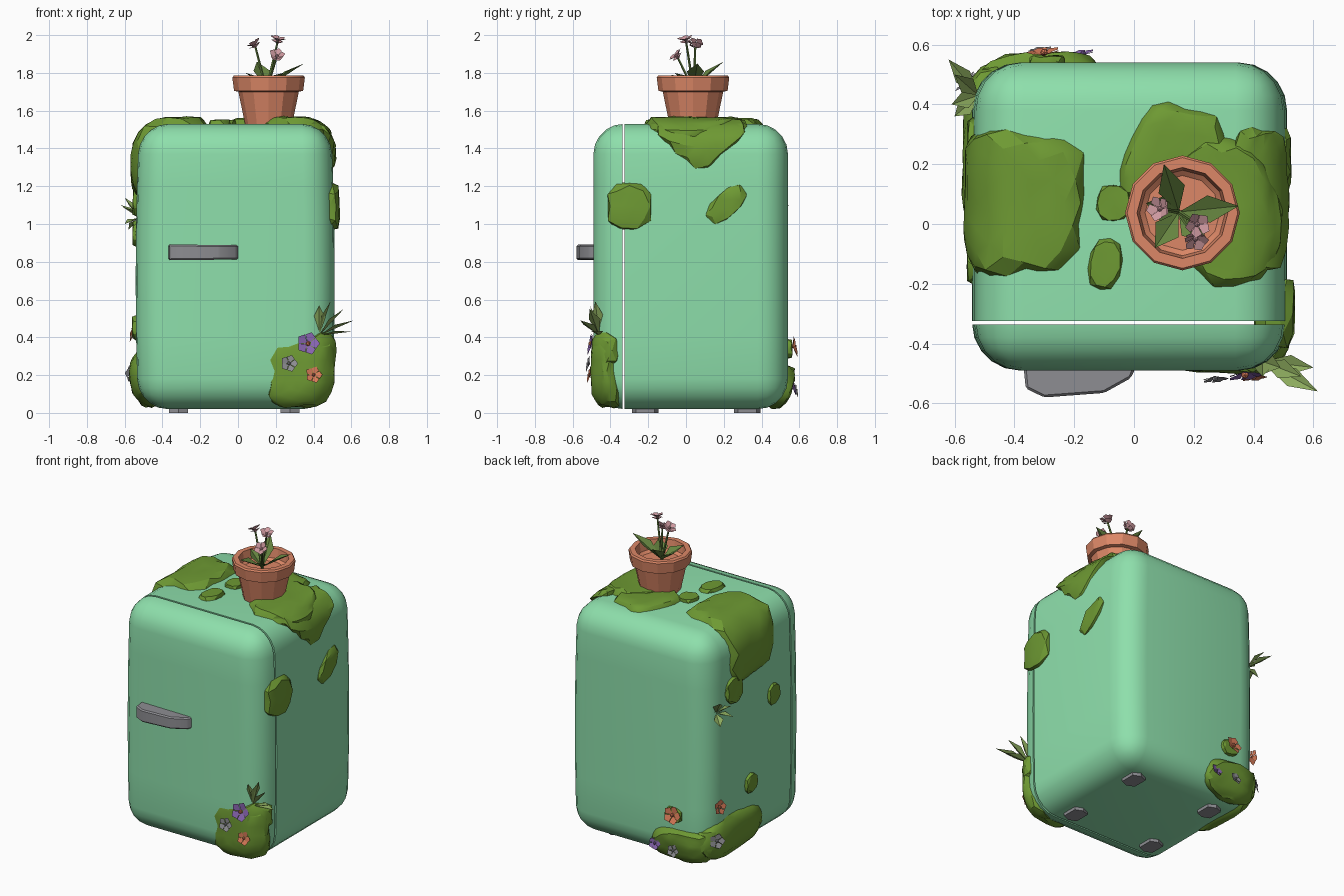
import bpy, bmesh, math, random
from mathutils import Vector as V, Matrix

if "Cube" in bpy.data.objects:
    bpy.data.objects.remove(bpy.data.objects["Cube"])

random.seed(4)


def mat(name, r, g, b):
    m = bpy.data.materials.new(name)
    m.diffuse_color = (r, g, b, 1)
    m.use_nodes = True
    m.node_tree.nodes["Principled BSDF"].inputs["Base Color"].default_value = m.diffuse_color
    return m


MINT = mat("mint", .27, .74, .41)
MOSS = mat("moss_green", .155, .32, .033)
CLAY = mat("terracotta", .72, .245, .135)
GREY = mat("metal_grey", .27, .27, .29)
PINK = mat("pink", .62, .32, .35)
LEAF = mat("leaf_green", .13, .23, .05)
PALE = mat("pale_leaf", .26, .40, .11)
PURPLE = mat("purple", .25, .13, .44)
CORAL = mat("coral", .70, .20, .10)


def finish(name, bm, material, angle=35):
    bmesh.ops.recalc_face_normals(bm, faces=bm.faces)
    me = bpy.data.meshes.new(name)
    bm.to_mesh(me)
    bm.free()
    me.materials.append(material)
    me.shade_smooth()
    me.set_sharp_from_angle(angle=math.radians(angle))
    ob = bpy.data.objects.new(name, me)
    bpy.context.collection.objects.link(ob)
    return ob


# Cabinet: one rounded box, cut into body and door, sides slightly bulging
C, H, R = V((-.015, .025, .775)), V((.527, .515, .755)), .16


def bulge(p):
    p.x = C.x + (p.x - C.x) * (1 - .035 * ((p.z - .7) / .8) ** 2)


def cabinet_part(name, y, keep_back):
    bm = bmesh.new()
    bmesh.ops.create_cube(bm, size=2)
    for v in bm.verts:
        v.co = C + V(v.co[i] * H[i] for i in range(3))
    bmesh.ops.bevel(bm, geom=bm.edges[:], offset=R, segments=5, profile=.5, affect='EDGES')
    for z in (.4, .7, 1.0, 1.2):
        bmesh.ops.bisect_plane(bm, geom=bm.verts[:] + bm.edges[:] + bm.faces[:],
                               plane_co=(0, 0, z), plane_no=(0, 0, 1))
    cut = bmesh.ops.bisect_plane(bm, geom=bm.verts[:] + bm.edges[:] + bm.faces[:],
                                 plane_co=(0, y, 0), plane_no=(0, 1, 0),
                                 clear_inner=keep_back, clear_outer=not keep_back)
    edges = [e for e in cut['geom_cut'] if isinstance(e, bmesh.types.BMEdge)]
    bmesh.ops.holes_fill(bm, edges=edges, sides=0)
    for v in bm.verts:
        bulge(v.co)
    finish(name, bm, MINT)


cabinet_part("fridge_body", -.325, True)
cabinet_part("fridge_door", -.336, False)


# Signed distance to the cabinet and outward direction
def distance(p):
    q = p - C
    e = V(abs(q[i]) - H[i] + R for i in range(3))
    if max(e) <= 0:
        return max(e) - R, V((0, 0, 0))
    o = V(math.copysign(max(e[i], 0), q[i]) for i in range(3))
    return o.length - R, o.normalized()


# Moss: squarish blob pressed against the cabinet surface
def moss(name, centre, radii, thick=.04, detail=3, twist=0, axis=(0, 0, 1), power=3):
    bm = bmesh.new()
    bmesh.ops.create_icosphere(bm, subdivisions=detail, radius=1)
    turn = Matrix.Rotation(math.radians(twist), 3, V(axis))
    bump = [random.uniform(0, 6) for _ in range(2)]
    for v in bm.verts:
        n = v.co.normalized()
        s = sum(abs(a) ** power for a in n) ** (1 / power)
        w = 1 + .06 * math.sin(5 * n.x + bump[0]) * math.cos(4 * n.y + bump[1]) + random.uniform(-.03, .03)
        p = turn @ V(n[i] / s * radii[i] * w for i in range(3)) + V(centre)
        d, out = distance(p)
        t = thick * random.uniform(.8, 1.05)
        if d > t:
            p -= out * (d - t)
        p.z = max(p.z, .015)
        bulge(p)
        v.co = p
    finish(name, bm, MOSS, 25)


moss("moss_top_left", (-.37, .07, 1.36), (.225, .265, .26))
moss("moss_under_pot_back", (.14, .21, 1.5), (.18, .2, .1), .032, 3, -20, power=2.3)
moss("moss_under_pot_front", (.31, .04, 1.5), (.2, .26, .12), .04, 3, 15, power=2.2)
moss("moss_side_drape", (.44, .08, 1.51), (.1, .19, .19), .03, 3, 45, (1, 0, 0), 6)
moss("moss_top_patch_a", (-.07, .07, 1.53), (.058, .06, .05), .022, 2)
moss("moss_top_patch_b", (-.1, -.135, 1.53), (.06, .09, .05), .022, 2, -12, power=2)
moss("moss_right_patch_a", (.49, -.3, 1.095), (.09, .12, .125), .03, 2)
moss("moss_right_patch_b", (.5, .215, 1.105), (.06, .125, .065), .018, 2, 42, (1, 0, 0), 2.5)
moss("moss_left_patch_a", (-.54, .27, 1.13), (.06, .085, .09), .022, 2, power=2.3)
moss("moss_left_patch_b", (-.54, -.14, .95), (.06, .06, .07), .02, 2, power=2.3)
moss("moss_left_patch_c", (-.54, .10, .45), (.06, .06, .065), .022, 2, power=2.3)
moss("moss_door_corner", (.335, -.42, .22), (.18, .08, .185), .033, power=5)
moss("moss_door_corner_top", (.43, -.42, .33), (.1, .08, .1), .03, 2, power=3)
moss("moss_back_corner_side", (-.49, .24, .18), (.1, .3, .15), .042, 3, 0, power=2.4)
moss("moss_back_corner_rear", (-.34, .5, .14), (.22, .1, .12), .036, power=2.4)
moss("moss_back_tuft", (-.29, .54, .34), (.06, .05, .05), .025, 2)


# Handle: flat outline raised to a tapering bar
outline = [(-.37, -.47), (-.362, -.55), (-.30, -.58), (-.1, -.565), (-.01, -.515), (.01, -.47)]
bm = bmesh.new()
low, high = [[bm.verts.new((x, y, .85 + s * (.04 - .02 * (x + .2) * .5))) for x, y in outline]
             for s in (-1, 1)]
bm.faces.new(low)
bm.faces.new(high)
for i in range(6):
    j = (i + 1) % 6
    bm.faces.new((low[i], low[j], high[j], high[i]))
bmesh.ops.bevel(bm, geom=bm.edges[:], offset=.008, segments=1, affect='EDGES')
finish("door_handle", bm, GREY, 25)

# Feet
for fx, sx in ((-.315, "left"), (.275, "right")):
    for fy, sy in ((-.215, "front"), (.325, "rear")):
        bm = bmesh.new()
        bmesh.ops.create_cone(bm, cap_ends=True, segments=8, radius1=.07, radius2=.07, depth=.04)
        for v in bm.verts:
            v.co.x = max(-.05, min(.05, v.co.x)) + fx
            v.co.y += fy
            v.co.z += .02
        finish(f"foot_{sy}_{sx}", bm, GREY, 25)

# Flower pot, lathed with a raised rim and sunken floor
PX, PY = .162, .037
profile = [(.125, 1.53), (.16, 1.70), (.183, 1.705), (.192, 1.775), (.185, 1.785),
           (.152, 1.785), (.143, 1.725), (.125, 1.71)]
N = 12
bm = bmesh.new()
rings = [[bm.verts.new((PX + r * math.cos(math.tau * k / N), PY + r * math.sin(math.tau * k / N), z))
          for k in range(N)] for r, z in profile]
for a, b in zip(rings, rings[1:]):
    for k in range(N):
        m = (k + 1) % N
        bm.faces.new((a[k], a[m], b[m], b[k]))
bm.faces.new(rings[0])
bm.faces.new(rings[-1])
finish("flower_pot", bm, CLAY, 25)


# Leaf bunch: folded pointed blades from one root
def leaves(name, root, tips, width, material):
    bm = bmesh.new()
    root = V(root)
    for tip in tips:
        tip = V(tip)
        d = tip - root
        side = d.cross(V((0, 0, 1))).normalized() * width
        up = side.cross(d).normalized() * width * .4
        mid = root + d * .55
        b, t, m, l, r = [bm.verts.new(p) for p in (root, tip, mid, mid + side + up, mid - side + up)]
        for f in ((b, m, l), (l, m, t), (m, r, t), (b, r, m)):
            bm.faces.new(f)
    finish(name, bm, material, 20)


leaves("pot_leaves", (.15, .04, 1.72),
       [(.35, .06, 1.85), (.10, .20, 1.86), (.07, -.08, 1.79), (.04, .07, 1.80), (.24, -.06, 1.80)],
       .046, LEAF)
leaves("door_corner_leaves", (.43, -.46, .41),
       [(.615, -.56, .49), (.49, -.48, .59), (.43, -.51, .57), (.60, -.48, .43), (.56, -.51, .55)],
       .033, PALE)
leaves("back_corner_leaves", (-.52, .43, 1.03),
       [(-.62, .55, 1.10), (-.60, .50, 1.14), (-.61, .40, 1.09), (-.58, .47, .97), (-.60, .36, 1.0)],
       .03, PALE)


# Flower: ring of broad cupped petals around a small centre
def flower(name, centre, normal, r, material, cup=.25, heart=None):
    q = V(normal).to_track_quat('Z', 'Y')
    bm = bmesh.new()
    place = lambda a, s, z: bm.verts.new(V(centre) + q @ V((s * r * math.cos(a), s * r * math.sin(a), z * r)))
    for k in range(5):
        a = math.tau * k / 5
        bm.faces.new((place(a, .02, 0), place(a - .6, .8, cup), place(a, 1, cup), place(a + .6, .8, cup * .8)))
    finish(name, bm, material, 20)
    bm = bmesh.new()
    bmesh.ops.create_icosphere(bm, subdivisions=1, radius=r * .22)
    for v in bm.verts:
        v.co += V(centre) + V(normal).normalized() * r * .15
    finish(name + "_centre", bm, heart or material)


FRONT, BACK, LEFT = (.1, -1, .2), (-.1, 1, .2), (-1, .2, .2)
flower("purple_flower_front", (.37, -.495, .365), FRONT, .063, PURPLE, heart=CORAL)
flower("grey_flower_front", (.27, -.51, .26), FRONT, .047, GREY)
flower("coral_flower_front", (.40, -.505, .20), FRONT, .046, CORAL)
flower("purple_flower_back", (-.17, .565, .13), BACK, .042, PURPLE)
flower("grey_flower_back", (-.31, .575, .12), BACK, .042, GREY)
flower("coral_flower_back", (-.30, .565, .35), BACK, .06, CORAL)
flower("grey_flower_side", (-.555, .47, .21), (-1, 1, .2), .05, GREY)
flower("coral_flower_side", (-.55, .44, .42), LEFT, .05, CORAL)


# Pot flowers: stem, cupped bloom and rosy petals
def stem(name, a, b, r):
    a, b = V(a), V(b)
    bm = bmesh.new()
    bmesh.ops.create_cone(bm, cap_ends=True, segments=5, radius1=r, radius2=r * .7, depth=(b - a).length)
    q = (b - a).to_track_quat('Z', 'Y')
    for v in bm.verts:
        v.co = q @ v.co + (a + b) / 2
    finish(name, bm, LEAF)


blooms = [((.09, .05, 1.945), (-.5, .1, .8)), ((.21, .0, 1.968), (.2, -.2, 1)), ((.205, -.045, 1.885), (.1, -.6, .6))]
for i, (p, n) in enumerate(blooms, 1):
    stem(f"bloom_stem_{i}", (.15, .04, 1.71), p, .008)
    flower(f"bloom_{i}", p, n, .044, PINK, cup=.5)
    flower(f"bloom_inner_{i}", V(p) - V(n) * .012, n, .035, PINK, cup=.4)
